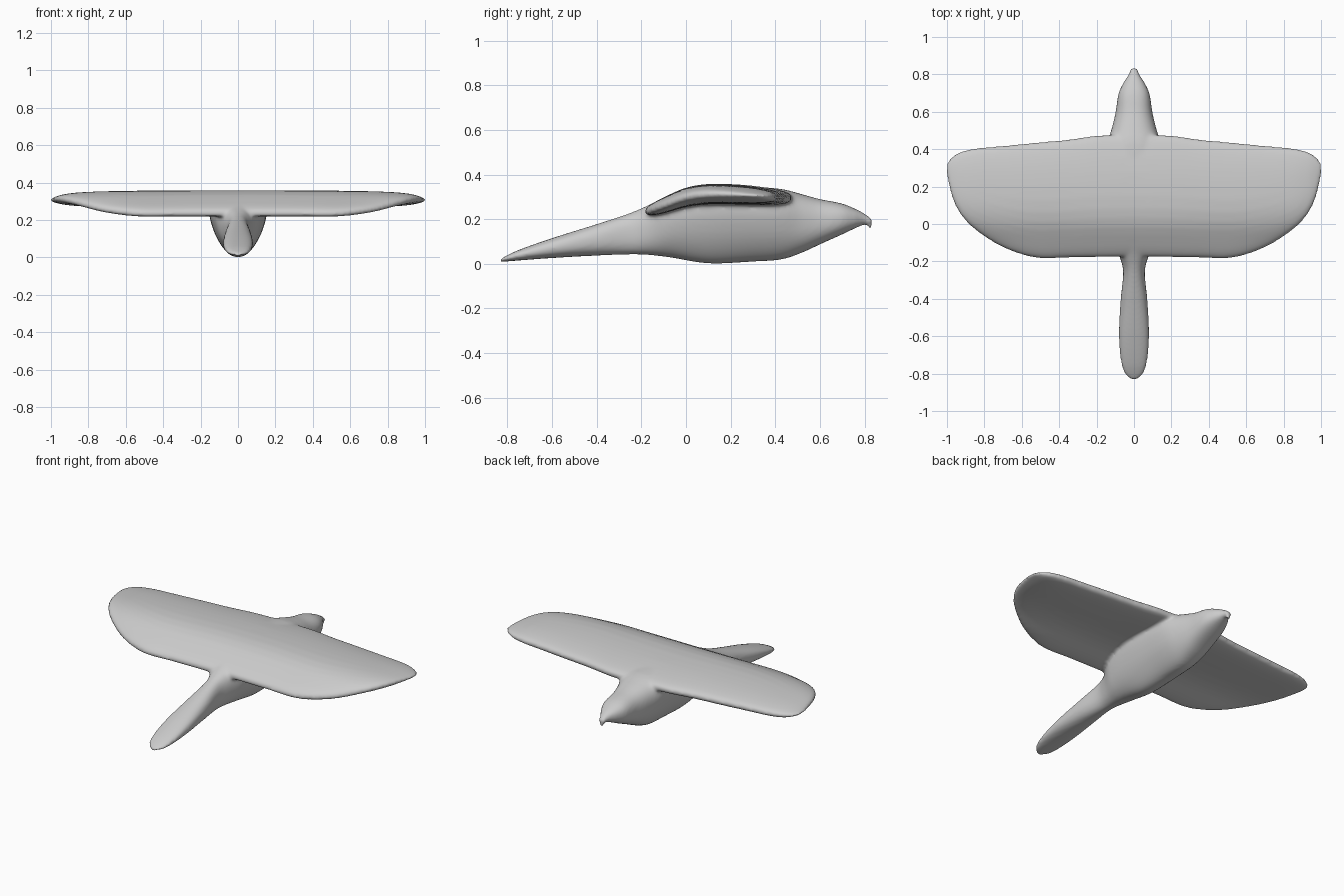
import bpy, bmesh, math
from mathutils import Vector

if "Cube" in bpy.data.objects:
    bpy.data.objects.remove(bpy.data.objects["Cube"])

grey = bpy.data.materials.new("light grey")
grey.use_nodes = True
grey.diffuse_color = (0.6, 0.6, 0.6, 1)
grey.node_tree.nodes["Principled BSDF"].inputs["Base Color"].default_value = (0.6, 0.6, 0.6, 1)


def interp(keys, t):
    """Smooth, monotone-ish interpolation of rows keyed by their first value."""
    t = min(max(t, keys[0][0]), keys[-1][0])
    i = next(k for k in range(len(keys) - 1) if t <= keys[k + 1][0])
    a, b = keys[i], keys[i + 1]
    prev, nxt = keys[max(i - 1, 0)], keys[min(i + 2, len(keys) - 1)]
    h = b[0] - a[0]
    u = (t - a[0]) / h
    row = []
    for j in range(1, len(a)):
        m0 = (b[j] - prev[j]) / (b[0] - prev[0]) * h
        m1 = (nxt[j] - a[j]) / (nxt[0] - a[0]) * h
        row.append((2*u**3 - 3*u**2 + 1) * a[j] + (u**3 - 2*u**2 + u) * m0
                   + (3*u**2 - 2*u**3) * b[j] + (u**3 - u**2) * m1)
    return row


def spow(v, p):
    return math.copysign(abs(v) ** p, v)


def loft(bm, rings):
    """Bridge closed rings of points and cap both ends."""
    loops = [[bm.verts.new(p) for p in ring] for ring in rings]
    n = len(loops[0])
    for a, b in zip(loops, loops[1:]):
        for i in range(n):
            j = (i + 1) % n
            bm.faces.new((a[i], a[j], b[j], b[i]))
    bm.faces.new(loops[0])
    bm.faces.new(loops[-1])


N = 40
ANGLES = [2 * math.pi * i / N for i in range(N)]

# Body from tail to beak: y, top z, bottom z, half width, flare towards the top
BODY = [
    (-0.835, 0.018, 0.008, 0.015, 0), (-0.81, 0.034, 0.010, 0.045, 0),
    (-0.75, 0.062, 0.015, 0.068, 0), (-0.60, 0.115, 0.026, 0.081, 0),
    (-0.40, 0.178, 0.037, 0.071, 0), (-0.25, 0.228, 0.042, 0.058, 0),
    (-0.17, 0.262, 0.040, 0.078, 0.1), (-0.08, 0.305, 0.030, 0.115, 0.25),
    (0.10, 0.352, 0.002, 0.138, 0.35), (0.30, 0.345, 0.010, 0.142, 0.35),
    (0.43, 0.335, 0.020, 0.135, 0.30), (0.52, 0.312, 0.050, 0.115, 0.12),
    (0.60, 0.290, 0.087, 0.098, 0), (0.70, 0.270, 0.132, 0.082, 0),
    (0.76, 0.246, 0.160, 0.054, 0), (0.80, 0.225, 0.176, 0.028, 0),
    (0.835, 0.200, 0.176, 0.018, 0)]

# Wing: x, tail-side edge y, head-side edge y, half thickness
WING = [
    (0, -0.175, 0.48, 0.046), (0.20, -0.178, 0.473, 0.046),
    (0.35, -0.180, 0.452, 0.045), (0.53, -0.180, 0.435, 0.044),
    (0.70, -0.125, 0.418, 0.041), (0.85, -0.030, 0.404, 0.035),
    (0.93, 0.055, 0.385, 0.026), (0.975, 0.150, 0.358, 0.015),
    (1.004, 0.270, 0.325, 0.004)]

# Height of the wing's middle surface along y
CAMBER = [(-0.18, 0.234), (-0.10, 0.262), (0, 0.298), (0.10, 0.312),
          (0.25, 0.309), (0.40, 0.299), (0.48, 0.294)]


def body_ring(y):
    top, bottom, w, flare = interp(BODY, y)
    ring = []
    for a in ANGLES:
        s = spow(math.sin(a), 0.85)
        x = w * spow(math.cos(a), 0.85) * (1 + flare * s)
        ring.append(Vector((x, y, (top + bottom) / 2 + s * (top - bottom) / 2)))
    return ring


def wing_ring(x):
    back, front, h = interp(WING, abs(x))
    ring = []
    for a in ANGLES:
        y = (back + front) / 2 + (front - back) / 2 * spow(math.cos(a), 0.85)
        z = interp(CAMBER, y)[0] + h * spow(math.sin(a), 0.7)
        ring.append(Vector((x, y, z)))
    return ring


bm = bmesh.new()
loft(bm, [body_ring(-0.835 + 1.67 * i / 90) for i in range(91)])
loft(bm, [wing_ring(1.004 * math.sin(math.pi / 2 * i / 40)) for i in range(-40, 41)])

# Hooked beak tip
BEAK = [(0.785, 0.205, 0.026), (0.812, 0.196, 0.022), (0.824, 0.178, 0.015), (0.829, 0.156, 0.010)]
loft(bm, [[Vector((r * math.cos(a), y + r * 0.5 * math.sin(a), z + r * 0.7 * math.sin(a)))
           for a in ANGLES] for y, z, r in BEAK])
bmesh.ops.recalc_face_normals(bm, faces=bm.faces)

mesh = bpy.data.meshes.new("bird")
bm.to_mesh(mesh)
bm.free()
mesh.materials.append(grey)
bird = bpy.data.objects.new("bird", mesh)
bpy.context.collection.objects.link(bird)

# Fuse the parts into one skin and soften the joints
remesh = bird.modifiers.new("fuse", 'REMESH')
remesh.mode = 'VOXEL'
remesh.voxel_size = 0.009
remesh.use_smooth_shade = True
soften = bird.modifiers.new("soften", 'SMOOTH')
soften.factor = 0.5
soften.iterations = 10
for p in mesh.polygons:
    p.use_smooth = True
